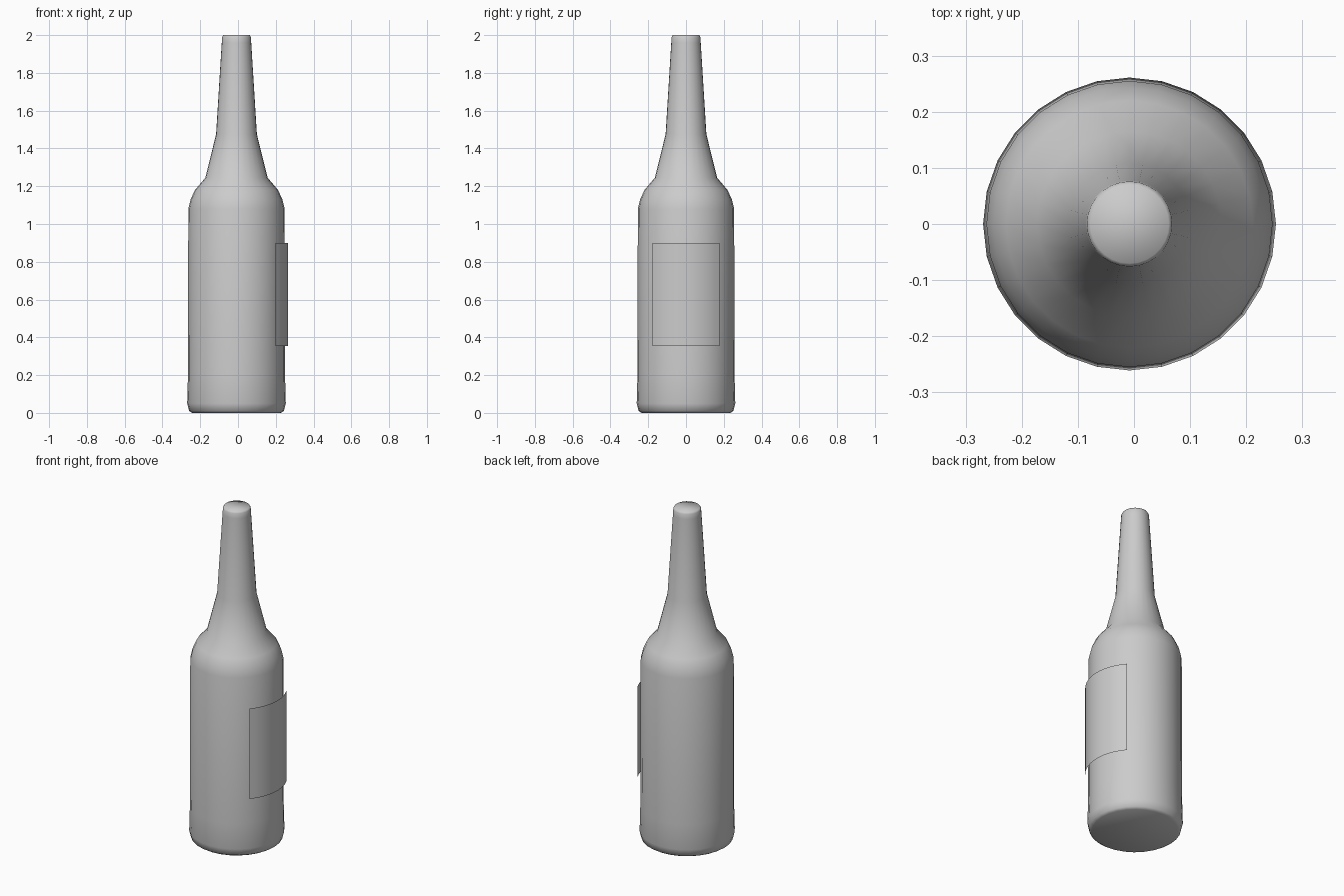
import bpy, math

if "Cube" in bpy.data.objects:
    bpy.data.objects.remove(bpy.data.objects["Cube"])

CX = -0.008  # bottle axis


def lathe(name, profile, sides):
    """Revolve (radius, z) points into a capped solid."""
    verts, faces = [], []
    for r, z in profile:
        for i in range(sides):
            a = 2 * math.pi * i / sides
            verts.append((CX + r * math.cos(a), r * math.sin(a), z))
    for k in range(len(profile) - 1):
        for i in range(sides):
            j = (i + 1) % sides
            faces.append((k * sides + i, k * sides + j,
                          (k + 1) * sides + j, (k + 1) * sides + i))
    faces.append(tuple(reversed(range(sides))))
    top = (len(profile) - 1) * sides
    faces.append(tuple(range(top, top + sides)))
    return add(name, verts, faces)


def add(name, verts, faces):
    mesh = bpy.data.meshes.new(name)
    mesh.from_pydata(verts, [], faces)
    mesh.update()
    mesh.shade_smooth()
    obj = bpy.data.objects.new(name, mesh)
    bpy.context.collection.objects.link(obj)
    return obj


# bottle: base, straight body, rounded shoulder, two-stage tapering neck, closed top
lathe("bottle", [
    (0.235, 0.0), (0.251, 0.01), (0.261, 0.05), (0.257, 0.20), (0.255, 1.08),
    (0.243, 1.13), (0.220, 1.18), (0.165, 1.245), (0.108, 1.475),
    (0.078, 1.96), (0.076, 1.99), (0.070, 2.0)], 28)

# label: thin curved sheet just off the body, on the +x side
R, HALF, STEPS = 0.273, math.radians(40.5), 12
verts, faces = [], []
for i in range(STEPS + 1):
    a = -HALF + 2 * HALF * i / STEPS
    for z in (0.355, 0.90):
        verts.append((CX + R * math.cos(a), R * math.sin(a), z))
for i in range(STEPS):
    faces.append((2 * i, 2 * i + 2, 2 * i + 3, 2 * i + 1))
add("label", verts, faces)
